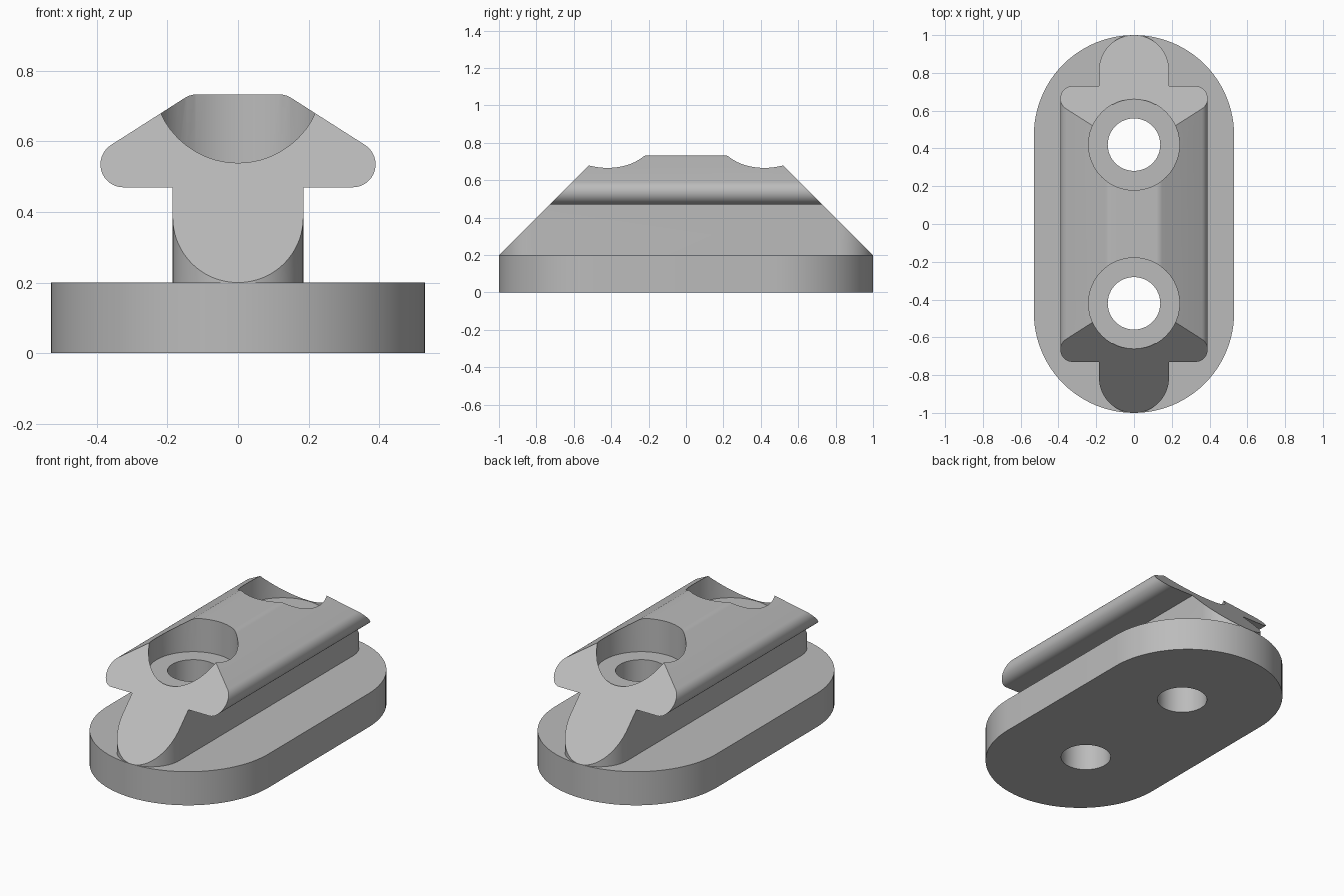
import bpy, bmesh
from math import sin, cos, radians
from mathutils import Vector

cube = bpy.data.objects.get("Cube")
if cube:
    bpy.data.objects.remove(cube, do_unlink=True)

grey = bpy.data.materials.new("plain_grey")
grey.use_nodes = True
colour = (0.5, 0.5, 0.5, 1)
grey.diffuse_color = colour
grey.node_tree.nodes["Principled BSDF"].inputs["Base Color"].default_value = colour


def arc(cx, cy, r, start, end, steps):
    angles = [radians(start + (end - start) * i / steps) for i in range(steps + 1)]
    return [(cx + r * cos(a), cy + r * sin(a)) for a in angles]


def stadium(r, half_length):
    c = half_length - r
    return arc(0, c, r, 0, 180, 48) + arc(0, -c, r, 180, 360, 48)


def prism(name, points, axis, low, high):
    """Extrude a 2D outline along x, y or z."""
    place = {"x": lambda a, b: Vector((low, a, b)),
             "y": lambda a, b: Vector((a, low, b)),
             "z": lambda a, b: Vector((a, b, low))}[axis]
    bm = bmesh.new()
    face = bm.faces.new([bm.verts.new(place(a, b)) for a, b in points])
    new = bmesh.ops.extrude_face_region(bm, geom=[face])["geom"]
    shift = Vector([high - low if k == axis else 0 for k in "xyz"])
    bmesh.ops.translate(bm, vec=shift,
                        verts=[g for g in new if isinstance(g, bmesh.types.BMVert)])
    bmesh.ops.recalc_face_normals(bm, faces=bm.faces)
    mesh = bpy.data.meshes.new(name)
    bm.to_mesh(mesh)
    bm.free()
    mesh.materials.append(grey)
    obj = bpy.data.objects.new(name, mesh)
    bpy.context.collection.objects.link(obj)
    return obj


def activate(obj):
    bpy.ops.object.select_all(action="DESELECT")
    obj.select_set(True)
    bpy.context.view_layer.objects.active = obj


def combine(obj, tool, operation):
    mod = obj.modifiers.new("combine", "BOOLEAN")
    mod.object, mod.operation, mod.solver = tool, operation, "EXACT"
    activate(obj)
    bpy.ops.object.modifier_apply(modifier=mod.name)
    bpy.data.objects.remove(tool, do_unlink=True)


BASE_TOP, STEM_TOP, TOP = 0.2, 0.47, 0.733

# Base plate and the narrow stem standing on it
base = prism("base_plate", stadium(0.53, 1), "z", 0, BASE_TOP)
rail = prism("clamp_rail", stadium(0.185, 1), "z", BASE_TOP, 0.6)

# Winged head: rounded wing tip, sloping shoulder, softened top corner
half = arc(0.325, STEM_TOP + 0.065, 0.065, -90, 57.5, 16)
half += arc(0.118, TOP - 0.06, 0.06, 57.5, 90, 6)
outline = half + [(-x, z) for x, z in reversed(half)]
combine(rail, prism("head", outline, "y", -1.05, 1.05), "UNION")

# Slope both ends of the rail at 45 degrees
slope = [(-1.1, 0.1), (1.1, 0.1), (0.2, 1), (-0.2, 1)]
combine(rail, prism("end_trim", slope, "x", -1, 1), "INTERSECT")

# Two screw holes with wide counterbores
for y in (-0.42, 0.42):
    for obj in (base, rail):
        hole = prism("screw_hole", arc(0, y, 0.139, 0, 352.5, 47), "z", -0.1, 0.9)
        combine(obj, hole, "DIFFERENCE")
    bore = prism("counterbore", arc(0, y, 0.241, 0, 352.5, 47), "z", 0.535, 0.9)
    combine(rail, bore, "DIFFERENCE")

for obj in (base, rail):
    activate(obj)
    bpy.ops.object.shade_smooth_by_angle(angle=radians(25))
